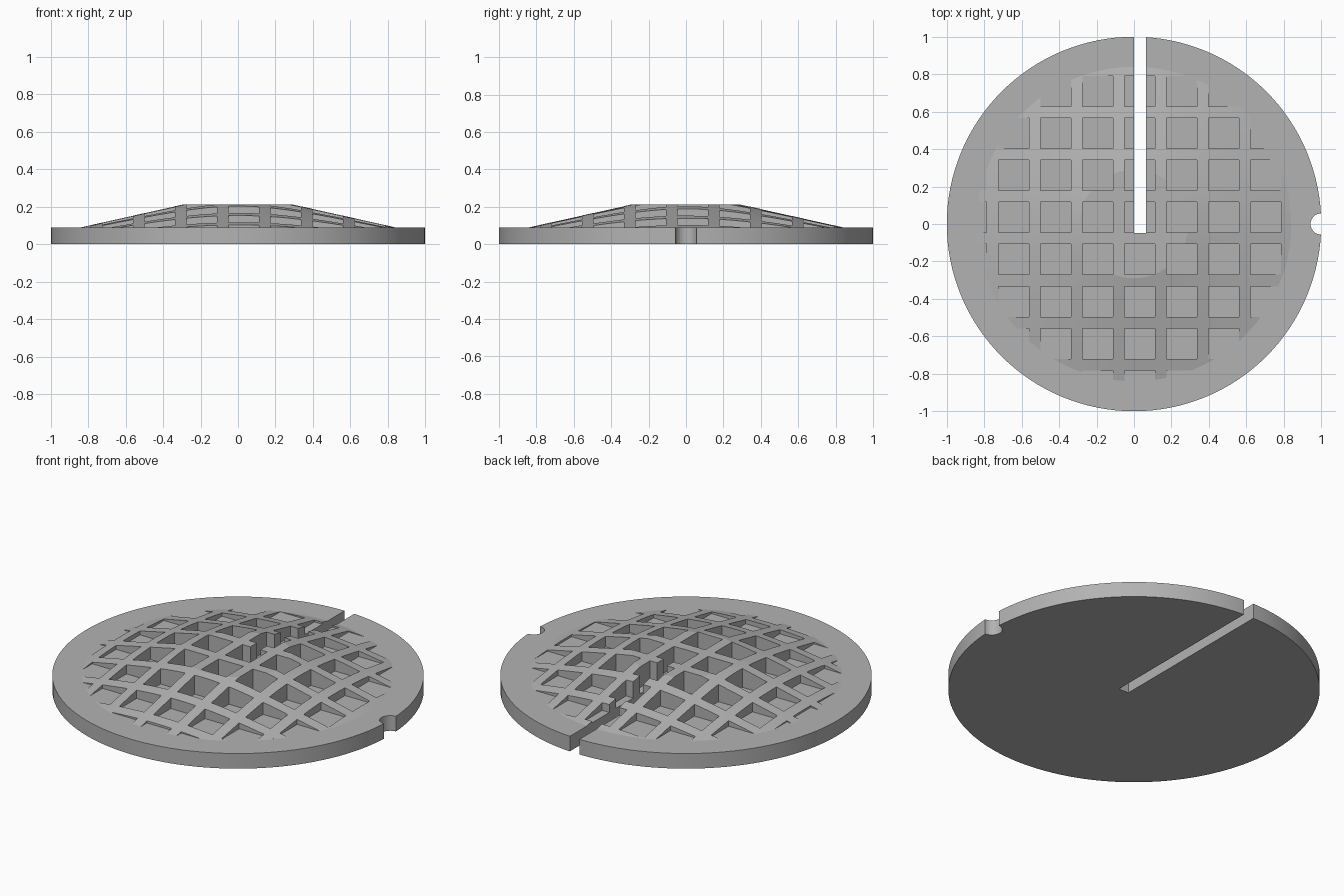
import bpy, bmesh, math
from mathutils import Matrix

cube = bpy.data.objects.get("Cube")
if cube:
    bpy.data.objects.remove(cube, do_unlink=True)

grey = bpy.data.materials.new("plain grey")
grey.use_nodes = True
COLOUR = (0.45, 0.45, 0.45, 1)
grey.diffuse_color = COLOUR
grey.node_tree.nodes["Principled BSDF"].inputs["Base Color"].default_value = COLOUR

DISC_TOP, DOME_TOP = 0.09, 0.213
DOME_R, CAP_R = 0.84, 0.29
PITCH, POCKET = 0.2245, 0.163
GRID_X, GRID_Y = 0.03, 0.035


def add_box(bm, x0, x1, y0, y1, z0, z1):
    size = Matrix.Diagonal((x1 - x0, y1 - y0, z1 - z0, 1))
    centre = Matrix.Translation(((x0 + x1) / 2, (y0 + y1) / 2, (z0 + z1) / 2))
    bmesh.ops.create_cube(bm, size=1, matrix=centre @ size)


def add_frustum(bm, r0, r1, z0, z1, sides, x=0):
    bmesh.ops.create_cone(bm, cap_ends=True, segments=sides, radius1=r0, radius2=r1,
                          depth=z1 - z0, matrix=Matrix.Translation((x, 0, (z0 + z1) / 2)))


def make(name, bm):
    mesh = bpy.data.meshes.new(name)
    bm.to_mesh(mesh)
    bm.free()
    mesh.materials.append(grey)
    obj = bpy.data.objects.new(name, mesh)
    bpy.context.collection.objects.link(obj)
    return obj


def select(obj):
    bpy.ops.object.select_all(action="DESELECT")
    obj.select_set(True)
    bpy.context.view_layer.objects.active = obj


def cut(obj, cutter):
    cutter.hide_render = True
    mod = obj.modifiers.new("cut", "BOOLEAN")
    mod.operation, mod.solver, mod.object = "DIFFERENCE", "EXACT", cutter
    select(obj)
    bpy.ops.object.modifier_apply(modifier=mod.name)


# Base disc
bm = bmesh.new()
add_frustum(bm, 1, 1, 0, DISC_TOP, 128)
disc = make("base_disc", bm)

# Shallow flat-topped dome, sunk slightly into the disc
bm = bmesh.new()
sink = 0.01
flare = sink * (DOME_R - CAP_R) / (DOME_TOP - DISC_TOP)
add_frustum(bm, DOME_R + flare, CAP_R, DISC_TOP - sink, DOME_TOP, 96)
dome = make("rib_lattice", bm)

# Square pockets that leave the crossing ribs
bm = bmesh.new()
half = POCKET / 2
for i in range(-4, 5):
    for j in range(-4, 5):
        x, y = GRID_X + PITCH * i, GRID_Y + PITCH * j
        add_box(bm, x - half, x + half, y - half, y + half, 0, 0.5)
pockets = make("pocket_cutter", bm)

# Radial slot and round edge notch
bm = bmesh.new()
add_box(bm, 0, 0.065, -0.048, 1.2, -0.2, 0.5)
slot = make("slot_cutter", bm)
bm = bmesh.new()
add_frustum(bm, 0.057, 0.057, -0.2, 0.5, 32, x=1)
notch = make("notch_cutter", bm)

cut(dome, pockets)
cut(dome, slot)
cut(disc, slot)
cut(disc, notch)
for cutter in (pockets, slot, notch):
    bpy.data.objects.remove(cutter, do_unlink=True)

for part in (disc, dome):
    select(part)
    bpy.ops.object.shade_smooth_by_angle(angle=math.radians(10))
